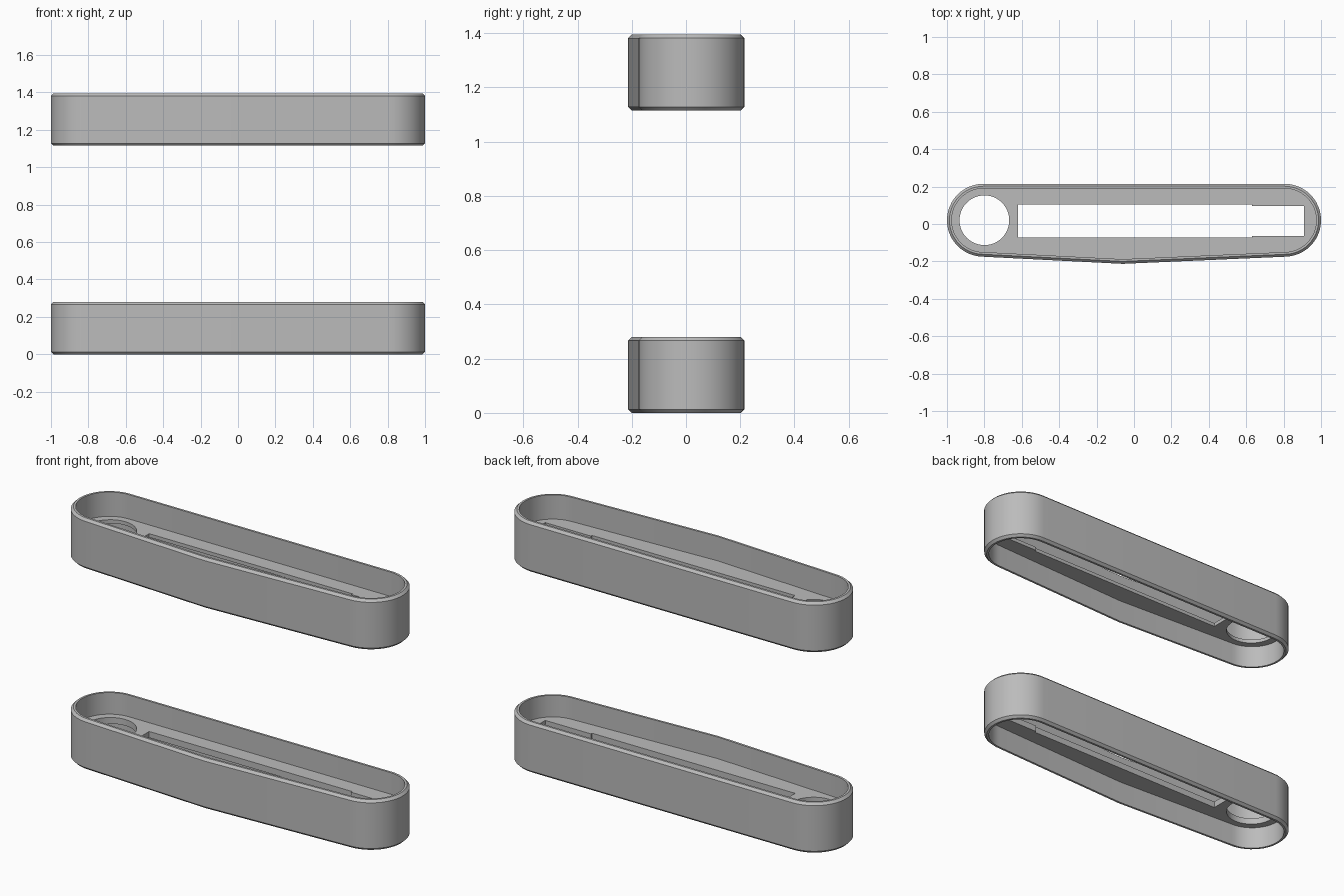
import bpy, bmesh, math

cube = bpy.data.objects.get("Cube")
if cube:
    bpy.data.objects.remove(cube, do_unlink=True)

HEIGHT, WALL, CHAMFER = 0.28, 0.025, 0.013
END_X, END_Y, RADIUS = 0.805, 0.02, 0.195
STEPS = 24

grey = bpy.data.materials.new("plain grey")
grey.use_nodes = True
COLOUR = (0.5, 0.5, 0.5, 1)
grey.diffuse_color = COLOUR
grey.node_tree.nodes["Principled BSDF"].inputs["Base Color"].default_value = COLOUR


def arc(cx, cy, r, start, sweep, steps):
    return [(cx + r * math.cos(math.radians(start + sweep * i / steps)),
             cy + r * math.sin(math.radians(start + sweep * i / steps)))
            for i in range(steps + 1)]


def outline(inset):
    """Rounded bar with a shallow point on its front side."""
    r = RADIUS - inset
    return (arc(END_X, END_Y, r, -90, 180, STEPS)
            + arc(-END_X, END_Y, r, 90, 180, STEPS)
            + [(-0.06, -0.213 + inset)])


def finish(bm, name, z):
    bmesh.ops.recalc_face_normals(bm, faces=bm.faces)
    mesh = bpy.data.meshes.new(name)
    bm.to_mesh(mesh)
    bm.free()
    mesh.materials.append(grey)
    obj = bpy.data.objects.new(name, mesh)
    obj.location.z = z
    bpy.context.collection.objects.link(obj)
    bpy.ops.object.select_all(action='DESELECT')
    obj.select_set(True)
    bpy.context.view_layer.objects.active = obj
    bpy.ops.object.shade_smooth_by_angle(angle=math.radians(30))


def make_wall(name, z):
    """Thin wall with chamfered outer rims, open at both ends."""
    bm = bmesh.new()
    section = [(CHAMFER, 0), (0, CHAMFER), (0, HEIGHT - CHAMFER),
               (CHAMFER, HEIGHT), (WALL, HEIGHT), (WALL, 0)]
    rings = [[bm.verts.new((x, y, h)) for x, y in outline(inset)]
             for inset, h in section]
    for a, b in zip(rings, rings[1:] + rings[:1]):
        for i in range(len(a)):
            j = (i + 1) % len(a)
            bm.faces.new((a[i], a[j], b[j], b[i]))
    finish(bm, name, z)


def make_web(name, z, bottom, top):
    """Middle plate with a round hole and a stepped slot."""
    bm = bmesh.new()
    hole = arc(-0.80, END_Y, 0.133, 0, 360, 48)[:-1]
    slot = [(-0.62, -0.073), (0.63, -0.073), (0.63, -0.063), (0.91, -0.063),
            (0.91, 0.095), (0.63, 0.095), (0.63, 0.105), (-0.62, 0.105)]
    edges = []
    for loop in (outline(WALL - 0.003), hole, slot):
        vs = [bm.verts.new((x, y, bottom)) for x, y in loop]
        edges += [bm.edges.new((v, vs[(i + 1) % len(vs)])) for i, v in enumerate(vs)]
    bmesh.ops.triangle_fill(bm, edges=edges, use_beauty=True)
    out = bmesh.ops.extrude_face_region(bm, geom=bm.faces[:], use_keep_orig=True)
    bmesh.ops.translate(bm, vec=(0, 0, top - bottom),
                        verts=[g for g in out["geom"] if isinstance(g, bmesh.types.BMVert)])
    finish(bm, name, z)


# Two matching shells, the lower one with a thicker web
for side, base, web_top in (("lower", 0, 0.16), ("upper", 1.115, 0.145)):
    make_wall(side + "_wall", base)
    make_web(side + "_web", base, 0.125, web_top)
